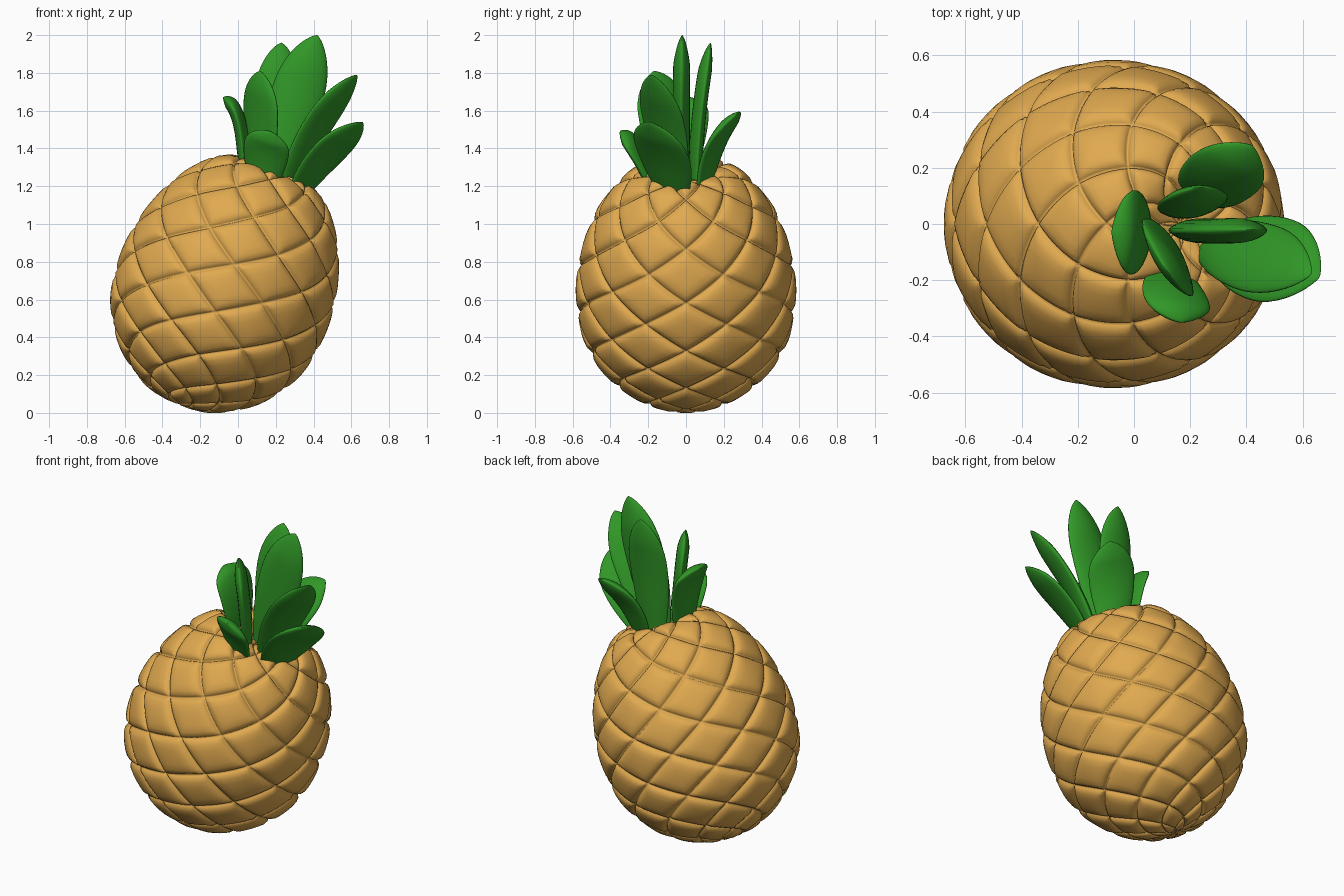
import bpy, bmesh, math
from mathutils import Vector

if "Cube" in bpy.data.objects:
    bpy.data.objects.remove(bpy.data.objects["Cube"])

def material(name, col):
    m = bpy.data.materials.new(name)
    m.diffuse_color = (*col, 1)
    m.use_nodes = True
    m.node_tree.nodes["Principled BSDF"].inputs["Base Color"].default_value = m.diffuse_color
    return m

ORANGE = material("fruit_skin", (0.75, 0.40, 0.08))
GREEN = material("leaf_green", (0.03, 0.31, 0.02))

def finish(bm, name, mat):
    bmesh.ops.remove_doubles(bm, verts=bm.verts, dist=1e-5)
    bmesh.ops.recalc_face_normals(bm, faces=bm.faces)
    me = bpy.data.meshes.new(name)
    bm.to_mesh(me)
    bm.free()
    for p in me.polygons:
        p.use_smooth = True
    me.materials.append(mat)
    ob = bpy.data.objects.new(name, me)
    bpy.context.collection.objects.link(ob)
    return ob

def grid_faces(bm, rows):
    for r0, r1 in zip(rows, rows[1:]):
        for i in range(len(r0) - 1):
            bm.faces.new((r0[i], r0[i + 1], r1[i + 1], r1[i]))

# Fruit profile: (height along tilted axis, radius) for every half row of diamonds
LEVELS = [(-.68, 0), (-.68, .07), (-.655, .17), (-.60, .28), (-.52, .385), (-.41, .475),
          (-.29, .535), (-.16, .565), (-.02, .572), (.115, .56), (.25, .525), (.39, .47),
          (.51, .39), (.61, .29), (.645, .18), (.62, .08), (.60, 0)]
LAST = len(LEVELS) - 1
CENTRE = Vector((-.06, 0, .68))
AXIS = Vector((.375, 0, .927)).normalized()
SIDE = Vector((AXIS.z, 0, -AXIS.x))
N = 8

def profile(k):
    k = max(0, min(LAST, k))
    i = min(int(k), LAST - 1)
    f = k - i
    p = [Vector(LEVELS[max(0, min(LAST, j))]) for j in (i - 1, i, i + 1, i + 2)]
    return p[1] + .5 * f * (p[2] - p[0] + f * (2*p[0] - 5*p[1] + 4*p[2] - p[3]
                            + f * (3*p[1] - p[0] - 3*p[2] + p[3])))

def skin_point(theta, k, push):
    p = profile(k)
    t = profile(k + .1) - profile(k - .1)
    n = Vector((-t.y, t.x)).normalized() if t.length > 1e-6 else Vector((0, 0))
    push *= min(1, p.y / .2)
    a, r = p.x + n.x * push, max(0, p.y + n.y * push)
    return CENTRE + AXIS * a + SIDE * (r * math.cos(theta)) + Vector((0, r * math.sin(theta), 0))

# Fruit: puffed diamond patches separated by narrow spiral grooves
bm = bmesh.new()
STEPS = [0, .03, .08, .17, .32, .5, .68, .83, .92, .97, 1]
for k0 in range(0, LAST + 1):
    for j in range(N):
        ang = j + (0 if k0 % 2 else .5) + .5
        rows = []
        for u in STEPS:
            row = []
            for w in STEPS:
                k = k0 - 1 + u + w
                theta = (ang + .5 * (u - w)) * 2 * math.pi / N
                d = min(u, 1 - u, w, 1 - w)
                push = .012 - .032 * math.exp(-d / .07)
                row.append(bm.verts.new(skin_point(theta, k, push)))
            rows.append(row)
        grid_faces(bm, rows)
bmesh.ops.remove_doubles(bm, verts=bm.verts, dist=1e-4)
bmesh.ops.dissolve_degenerate(bm, edges=bm.edges, dist=1e-5)
finish(bm, "fruit", ORANGE)

# Leaves: thick rounded blades along a bent path
def leaf(name, base, ctrl, tip, wide, half, thick=.036):
    base, ctrl, tip, wide = map(Vector, (base, ctrl, tip, wide))
    bm = bmesh.new()
    rows = []
    for i in range(21):
        t = math.sin(i / 20 * math.pi / 2)
        t = max(t, 0)
        c = base * (1-t)**2 + ctrl * 2*t*(1-t) + tip * t*t
        d = ((ctrl - base) * (1-t) + (tip - ctrl) * t).normalized()
        w = (wide - d * wide.dot(d)).normalized()
        n = d.cross(w)
        s = (.55 + .45 * math.sin(min(1, t / .6) * math.pi / 2))
        if t > .6:
            s = (1 - ((t - .6) / .4) ** 2.2) ** .75 if t < 1 else 0
        row = []
        for q in range(25):
            a = q / 24 * 2 * math.pi
            x, y = math.cos(a), math.sin(a)
            y = y * (.6 + .4 * abs(y))
            row.append(bm.verts.new(c + w * (half * s * x) + n * (thick * min(1, s * 1.2) * y)))
        rows.append(row)
    bm.faces.new(rows[0][:-1])
    grid_faces(bm, rows)
    bmesh.ops.remove_doubles(bm, verts=bm.verts, dist=1e-5)
    finish(bm, name, GREEN)

leaf("leaf_tall", (.2, -.02, 1.18), (.27, -.03, 1.6), (.42, -.02, 2.0), (1, 0, -.3), .14, .045)
leaf("leaf_tall_back", (.19, .05, 1.18), (.2, .05, 1.6), (.23, .13, 1.96), (1, .1, 0), .125)
leaf("leaf_front_tall", (.12, -.07, 1.2), (.12, -.1, 1.55), (.12, -.17, 1.81), (.55, -.83, 0), .16)
leaf("leaf_right_upper", (.26, -.05, 1.17), (.36, -.1, 1.5), (.63, -.18, 1.79), (.52, .8, -.15), .135)
leaf("leaf_right_lower", (.31, -.07, 1.15), (.42, -.1, 1.35), (.66, -.19, 1.54), (.4, .85, -.25), .165)
leaf("leaf_back", (.24, .09, 1.17), (.27, .13, 1.45), (.42, .28, 1.59), (.8, -.4, -.25), .14)
leaf("leaf_left", (.03, -.03, 1.24), (.04, -.03, 1.62), (-.08, -.03, 1.67), (.05, 1, 0), .15)
leaf("leaf_front_low", (.14, -.17, 1.18), (.14, -.24, 1.4), (.17, -.35, 1.49), (1, -.2, -.25), .125)
